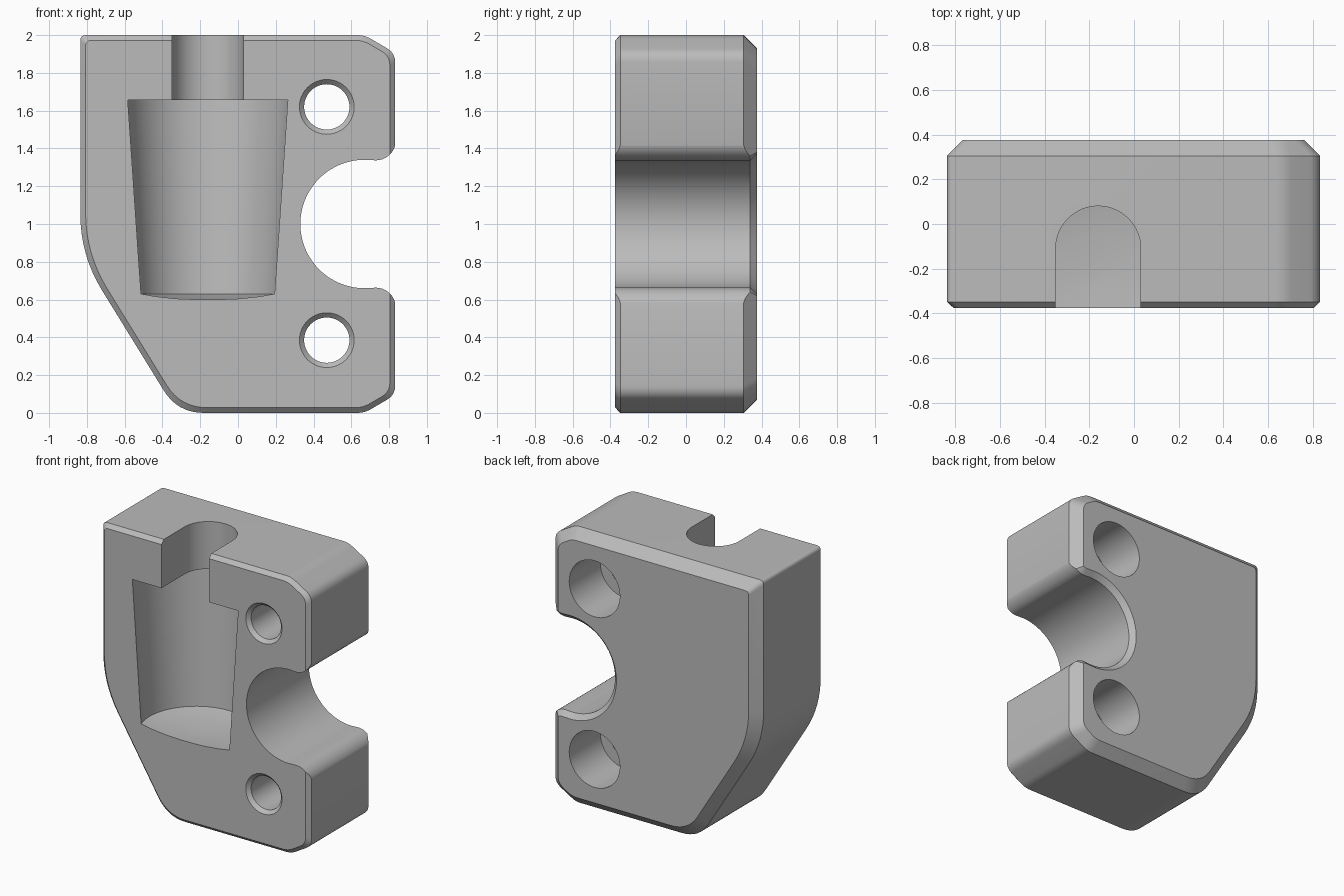
import bpy
import bmesh
from math import sin, cos, pi, radians
from mathutils import Vector

old = bpy.data.objects.get("Cube")
if old:
    bpy.data.objects.remove(old, do_unlink=True)

FRONT, BACK = -0.375, 0.375


def loft(name, rings):
    """Closed solid through rings that share a point count."""
    bm = bmesh.new()
    loops = [[bm.verts.new(p) for p in ring] for ring in rings]
    n = len(loops[0])
    for a, b in zip(loops, loops[1:]):
        for i in range(n):
            j = (i + 1) % n
            bm.faces.new((a[i], a[j], b[j], b[i]))
    bm.faces.new(loops[0][::-1])
    bm.faces.new(loops[-1])
    bmesh.ops.recalc_face_normals(bm, faces=bm.faces)
    mesh = bpy.data.meshes.new(name)
    bm.to_mesh(mesh)
    bm.free()
    obj = bpy.data.objects.new(name, mesh)
    bpy.context.collection.objects.link(obj)
    return obj


def at_y(points, y):
    return [(p[0], y, p[1]) for p in points]


def arc(cx, cz, r, start, end, steps):
    return [(cx + r * cos(radians(start + (end - start) * i / steps)),
             cz + r * sin(radians(start + (end - start) * i / steps)))
            for i in range(steps + 1)]


# Outline corners (x, z), counter-clockwise, with the rounding length of each
CORNERS = [(-0.32, 0, 0.14), (0.67, 0, 0.04), (0.832, 0.095, 0.05),
           (0.832, 1.905, 0.05), (0.67, 2, 0.04), (-0.835, 2, 0.03),
           (-0.835, 0.835, 0.22)]


def outline(inset):
    pts = [Vector(c[:2]) for c in CORNERS]
    n = len(pts)
    moved = []
    for i, p in enumerate(pts):
        d1 = (p - pts[i - 1]).normalized()
        d2 = (pts[(i + 1) % n] - p).normalized()
        n1, n2 = Vector((-d1.y, d1.x)), Vector((-d2.y, d2.x))
        moved.append(p + (n1 + n2) * inset / (1 + n1.dot(n2)))
    result = []
    for i, p in enumerate(moved):
        t = CORNERS[i][2]
        a = p + (moved[i - 1] - p).normalized() * t
        b = p + (moved[(i + 1) % n] - p).normalized() * t
        for k in range(9):
            s = k / 8
            result.append(a * (1 - s) ** 2 + p * 2 * s * (1 - s) + b * s * s)
    return result


def notch(grow):
    """Round side notch with rolled lips, open towards +x."""
    lower = arc(0.73, 0.558, 0.105 - grow, 0, 90, 10)
    bowl = arc(0.67, 1, 0.34 + grow, 270, 90, 40)
    upper = [(x, 2 - z) for x, z in reversed(lower)]
    return [(1.2, 0.558)] + lower + bowl + upper + [(1.2, 1.442)]


# Main block with a fine front chamfer and a wide back chamfer
body = loft("clamp_block", [at_y(outline(0.028), FRONT), at_y(outline(0), -0.348),
                            at_y(outline(0), 0.305), at_y(outline(0.07), BACK)])

cutters = [loft("notch_cutter", [at_y(notch(0), -0.5), at_y(notch(0), 0.34),
                                 at_y(notch(0.07), 0.41)])]

# Screw holes: countersunk in front, counterbored behind
for z in (0.385, 1.62):
    steps = [(0.17, -0.4), (0.12, -0.35), (0.12, 0.02), (0.203, 0.02), (0.203, 0.5)]
    cutters.append(loft("screw_hole_cutter",
                        [at_y(arc(0.47, z, r, 0, 360, 48)[:-1], y) for r, y in steps]))

# Tapered pocket with a slightly dished floor
taper = [(0.02, 0.594), (0.2, 0.604), (0.3, 0.616), (0.375, 0.63), (0.442, 1.657)]
cutters.append(loft("pocket_cutter",
                    [[(x, y, z) for x, y in arc(-0.16, -0.25, r, 0, 360, 96)[:-1]]
                     for r, z in taper]))

# Round-backed slot from the pocket to the top
slot = [(0.03, -0.6)] + arc(-0.16, -0.11, 0.19, 0, 180, 32) + [(-0.35, -0.6)]
cutters.append(loft("slot_cutter", [[(x, y, z) for x, y in slot] for z in (1.5, 2.2)]))

bpy.ops.object.select_all(action="DESELECT")
bpy.context.view_layer.objects.active = body
body.select_set(True)
for cutter in cutters:
    cutter.hide_render = True
    mod = body.modifiers.new("cut", "BOOLEAN")
    mod.operation = "DIFFERENCE"
    mod.solver = "EXACT"
    mod.object = cutter
    bpy.ops.object.modifier_apply(modifier=mod.name)
    bpy.data.objects.remove(cutter, do_unlink=True)

# Plain grey finish
grey = bpy.data.materials.new("light_grey")
grey.use_nodes = True
colour = (0.5, 0.5, 0.5, 1)
grey.diffuse_color = colour
grey.node_tree.nodes["Principled BSDF"].inputs["Base Color"].default_value = colour
body.data.materials.clear()
body.data.materials.append(grey)
bpy.ops.object.shade_smooth_by_angle(angle=radians(22))
